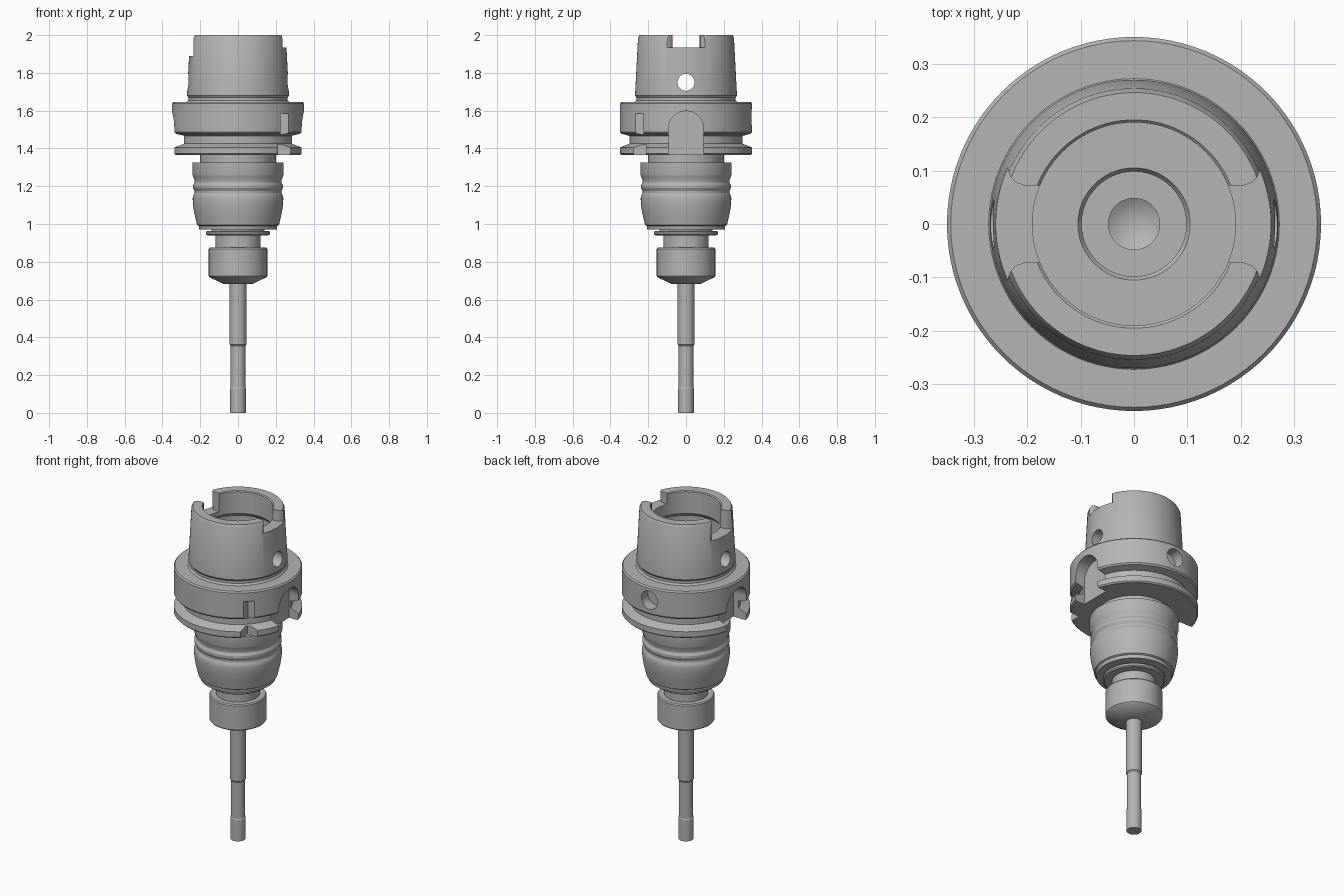
import bpy, bmesh, math
from mathutils import Matrix, Vector

cube = bpy.data.objects.get("Cube")
if cube:
    bpy.data.objects.remove(cube, do_unlink=True)

steel = bpy.data.materials.new("steel_grey")
steel.use_nodes = True
GREY = (0.46, 0.46, 0.46, 1)
steel.diffuse_color = GREY
steel.node_tree.nodes["Principled BSDF"].inputs["Base Color"].default_value = GREY


def add_object(name, bm):
    bmesh.ops.recalc_face_normals(bm, faces=bm.faces)
    mesh = bpy.data.meshes.new(name)
    bm.to_mesh(mesh)
    bm.free()
    mesh.materials.append(steel)
    obj = bpy.data.objects.new(name, mesh)
    bpy.context.collection.objects.link(obj)
    return obj


def activate(obj):
    bpy.ops.object.select_all(action="DESELECT")
    obj.select_set(True)
    bpy.context.view_layer.objects.active = obj


def smooth(obj):
    activate(obj)
    bpy.ops.object.shade_smooth_by_angle(angle=math.radians(28))


def lathe(name, profile, steps=96):
    """Spin a (radius, height) profile that starts and ends on the axis."""
    bm = bmesh.new()
    verts = [bm.verts.new((r, 0, z)) for r, z in profile]
    edges = [bm.edges.new(pair) for pair in zip(verts, verts[1:])]
    bmesh.ops.spin(bm, geom=verts + edges, cent=(0, 0, 0), axis=(0, 0, 1),
                   angle=math.tau, steps=steps)
    bmesh.ops.remove_doubles(bm, verts=bm.verts, dist=0.0001)
    return add_object(name, bm)


def prism(name, outline, start, vector):
    """Extrude a closed outline of 3D points along a vector."""
    bm = bmesh.new()
    face = bm.faces.new([bm.verts.new(Vector(p) + Vector(start)) for p in outline])
    new = bmesh.ops.extrude_face_region(bm, geom=[face])["geom"]
    bmesh.ops.translate(bm, vec=vector,
                        verts=[g for g in new if isinstance(g, bmesh.types.BMVert)])
    return add_object(name, bm)


def rod(name, radius, length, centre, axis):
    bm = bmesh.new()
    turn = Vector((0, 0, 1)).rotation_difference(Vector(axis)).to_matrix().to_4x4()
    bmesh.ops.create_cone(bm, cap_ends=True, segments=40, radius1=radius,
                          radius2=radius, depth=length,
                          matrix=Matrix.Translation(centre) @ turn)
    return add_object(name, bm)


def cut(target, cutter):
    mod = target.modifiers.new("cut", "BOOLEAN")
    mod.operation = "DIFFERENCE"
    mod.solver = "EXACT"
    mod.object = cutter
    cutter.hide_render = True
    activate(target)
    bpy.ops.object.modifier_apply(modifier=mod.name)
    bpy.data.objects.remove(cutter, do_unlink=True)


# Holder: grooved body, neck, gripper flange, hollow taper
body = [(0, .97), (.205, .97), (.208, .99), (.217, .995), (.232, 1.06), (.238, 1.1),
        (.24, 1.135), (.238, 1.15), (.23, 1.163), (.23, 1.175), (.238, 1.19),
        (.238, 1.205), (.23, 1.22), (.23, 1.232), (.238, 1.25), (.242, 1.265),
        (.242, 1.325), (.202, 1.325), (.202, 1.365)]
flange = [(.343, 1.365), (.35, 1.372), (.35, 1.405), (.3, 1.425), (.3, 1.467),
          (.343, 1.478), (.35, 1.487), (.35, 1.637), (.343, 1.645), (.272, 1.645)]
taper = [(.263, 1.655), (.263, 1.67), (.27, 1.68), (.254, 1.985), (.246, 2), (.195, 2)]
bore = [(.19, 1.995), (.19, 1.865), (.207, 1.845), (.207, 1.66), (.19, 1.645),
        (.105, 1.645), (.098, 1.635), (.098, 1.48), (.048, 1.48), (.048, 1.42), (0, 1.39)]
holder = lathe("tool_holder", body + flange + taper + bore)

# Drive notches in the rim, keyways in the flange
for side, notch_floor, key_floor in ((1, 1.935, .275), (-1, 1.89, .25)):
    half = [(.12, .072), (.205, .072), (.222, .078), (.232, .09), (.238, .108), (.4, .108)]
    plan = half + [(x, -y) for x, y in reversed(half)]
    cut(holder, prism("notch_cutter", [(side * x, y, 0) for x, y in plan],
                      (0, 0, notch_floor), (0, 0, .2)))
    arch = [(0, .093 * math.cos(a), 1.505 + .093 * math.sin(a))
            for a in (math.pi * i / 24 for i in range(25))]
    arch += [(0, -.093, 1.34), (0, .093, 1.34)]
    cut(holder, prism("keyway_cutter", arch, (side * key_floor, 0, 0), (side * .2, 0, 0)))

# Cross hole through the taper, round pocket at the back of the flange
cut(holder, rod("cross_hole_cutter", .045, 1, (0, 0, 1.75), (1, 0, 0)))
cut(holder, rod("pocket_cutter", .054, .2, (0, .385, 1.565), (0, 1, 0)))

# Square-cornered orientation notch, wider through the lower rim
for corner, low, high in ((.225, 1.34, 1.585), (.212, 1.33, 1.42)):
    square = [(corner, -corner, 0), (.4, -corner, 0), (.4, -.4, 0), (corner, -.4, 0)]
    cut(holder, prism("orientation_cutter", square, (0, 0, low), (0, 0, high - low)))
smooth(holder)

# Collet nut with its stem and thin ring
smooth(lathe("collet_nut", [
    (0, .683), (.078, .683), (.15, .718), (.155, .724), (.155, .868), (.15, .875),
    (.12, .875), (.12, .94), (.162, .94), (.17, .946), (.17, .958), (.162, .964),
    (.14, .964), (.14, .98), (0, .98)]))

# Cutting tool
smooth(lathe("cutting_tool", [
    (0, 0), (.04, 0), (.042, .003), (.042, .13), (.039, .135), (.039, .355),
    (.044, .362), (.044, .7), (0, .7)], 48))
